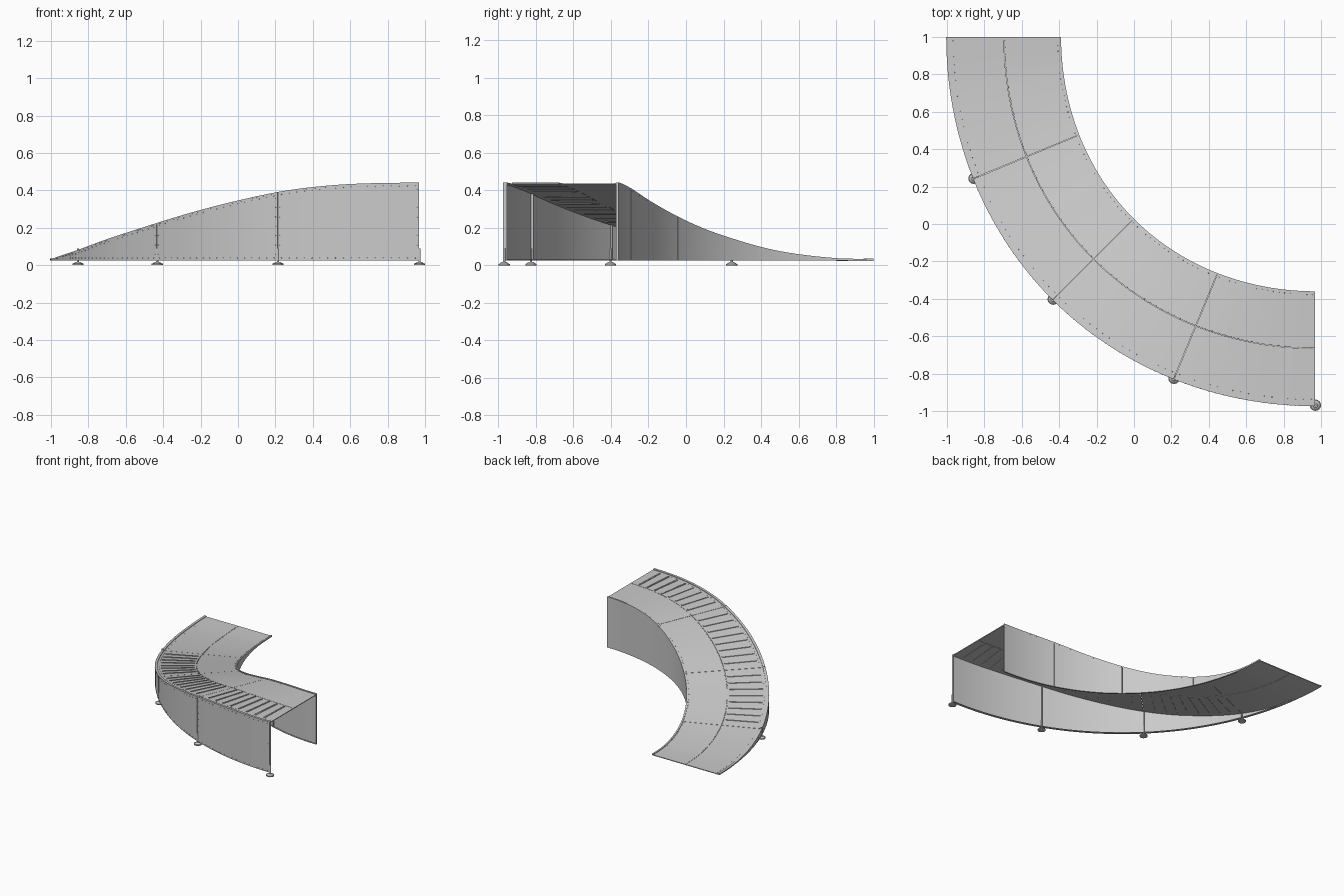
import bpy, bmesh, math
from mathutils import Vector, Matrix

if "Cube" in bpy.data.objects:
    bpy.data.objects.remove(bpy.data.objects["Cube"], do_unlink=True)

CX, CY = 0.97, 1.0                 # centre of the quarter turn
R_IN, R_MID, R_OUT = 1.36, 1.665, 1.973
BASE, SECTION, GAP = 0.028, 22.5, 0.04
OUTER_SEAMS = (0, 22.5, 45, 67.5, 90)
INNER_SEAMS = (0, 26.5, 49.5, 71.5, 90)
# deck height at each angle in degrees along the turn
PROFILE = [(0, .03), (9, .034), (22.5, .075), (37, .162), (45, .22), (53.5, .287),
           (60.5, .339), (67.5, .386), (73, .412), (80, .43), (90, .436)]

# one painted metal finish throughout
GREY = (0.59, 0.59, 0.59, 1)
METAL = bpy.data.materials.new("light grey metal")
METAL.use_nodes = True
METAL.diffuse_color = GREY
METAL.node_tree.nodes["Principled BSDF"].inputs["Base Color"].default_value = GREY


def slope(i):
    a, b = PROFILE[max(i - 1, 0)], PROFILE[min(i + 1, len(PROFILE) - 1)]
    return 0 if i in (0, len(PROFILE) - 1) else (b[1] - a[1]) / (b[0] - a[0])


def deck_z(t):
    """Smooth height of the deck top."""
    t = min(max(t, 0), 90)
    i = max(k for k in range(len(PROFILE) - 1) if PROFILE[k][0] <= t)
    (t0, z0), (t1, z1) = PROFILE[i], PROFILE[i + 1]
    h = t1 - t0
    u = (t - t0) / h
    return (z0 * (1 + 2 * u) * (1 - u) ** 2 + z1 * u * u * (3 - 2 * u)
            + h * slope(i) * u * (1 - u) ** 2 + h * slope(i + 1) * u * u * (u - 1))


def outward(t):
    a = math.radians(t)
    return Vector((-math.cos(a), -math.sin(a), 0))


def polar(r, t, z):
    """Point on the turn, which bulges slightly at its middle."""
    r += .014 * math.sin(math.radians(2 * t)) ** 2
    return Vector((CX, CY, z)) + outward(t) * r


def sweep(bm, r0, r1, t0, t1, low, high, steps=12):
    """Box section swept along the turn between two angles."""
    rings = []
    for k in range(steps + 1):
        t = t0 + (t1 - t0) * k / steps
        lo, hi = low(t), max(high(t), low(t) + 0.001)
        rings.append([bm.verts.new(polar(r, t, z))
                      for r, z in ((r0, lo), (r1, lo), (r1, hi), (r0, hi))])
    for a, b in zip(rings, rings[1:]):
        for j in range(4):
            n = (j + 1) % 4
            bm.faces.new((a[j], a[n], b[n], b[j]))
    bm.faces.new(rings[0])
    bm.faces.new(rings[-1][::-1])


def cylinder(bm, centre, r0, r1, depth, axis=Vector((0, 0, 1)), sides=16):
    turn = Vector((0, 0, 1)).rotation_difference(axis).to_matrix().to_4x4()
    bmesh.ops.create_cone(bm, cap_ends=True, segments=sides, radius1=r0, radius2=r1,
                          depth=depth, matrix=Matrix.Translation(centre) @ turn)


def finish(name, bm, smooth=True):
    bmesh.ops.recalc_face_normals(bm, faces=bm.faces[:])
    me = bpy.data.meshes.new(name)
    bm.to_mesh(me)
    bm.free()
    me.materials.append(METAL)
    ob = bpy.data.objects.new(name, me)
    bpy.context.collection.objects.link(ob)
    if smooth:
        bpy.ops.object.select_all(action='DESELECT')
        ob.select_set(True)
        bpy.context.view_layer.objects.active = ob
        bpy.ops.object.shade_smooth_by_angle(angle=math.radians(25))


def base(t):
    return BASE


def above(offset):
    return lambda t: deck_z(t) + offset


# deck plates: an inner and an outer lane in each section
for lane, r0, r1 in (("inner", R_IN, R_MID - .001), ("outer", R_MID + .001, R_OUT)):
    bm = bmesh.new()
    for a, b in zip(OUTER_SEAMS, OUTER_SEAMS[1:]):
        sweep(bm, r0, r1, a + GAP, b - GAP, above(-.006), above(0))
    finish(lane + "_deck", bm)

# side walls with a bottom flange, an upright end strip and a raised top rim
for side, seams, r0, r1, f0, f1 in (
        ("inner", INNER_SEAMS, R_IN, R_IN + .005, R_IN, R_IN + .012),
        ("outer", OUTER_SEAMS, R_OUT - .005, R_OUT, R_OUT - .018, R_OUT + .001)):
    wall, flange, rim, strip = (bmesh.new() for _ in range(4))
    for a, b in zip(seams, seams[1:]):
        a, b = a + GAP, b - GAP
        sweep(wall, r0, r1, a, b, base, above(-.004))
        sweep(flange, f0, f1, a, b, lambda t: BASE - .002, lambda t: BASE + .003)
        sweep(rim, f0, f1, a, b, above(-.003), above(.005))
        sweep(strip, f0, f1, b - .12, b, base, above(-.004), 1)
    finish(side + "_wall", wall)
    finish(side + "_bottom_flange", flange)
    finish(side + "_rim", rim)
    finish(side + "_wall_end_strips", strip, False)

# grip bars set through the outer lane, eight to a section
bm = bmesh.new()
for a in OUTER_SEAMS[1:-1]:
    for k in range(1, 9):
        t = a + k * SECTION / 9
        sweep(bm, R_MID + .014, R_OUT - .045, t - .18, t + .18, above(-.009), above(.005), 1)
finish("grip_bars", bm, False)

# adjustable feet under the outer wall
for number, t in enumerate(OUTER_SEAMS[1:], 1):
    bm = bmesh.new()
    p = polar(R_OUT - .004, t, 0)
    cylinder(bm, p + Vector((0, 0, .004)), .03, .03, .008, sides=24)
    cylinder(bm, p + Vector((0, 0, .013)), .026, .012, .01, sides=24)
    cylinder(bm, p + Vector((0, 0, .05)), .006, .006, .08, sides=12)
    finish("foot_%d" % number, bm)

# rows of small bolts on the deck and the outer wall
bm = bmesh.new()
UP = Vector((0, 0, 1))
for k in range(72):
    t = (k + .5) * 90 / 72
    for r in (R_IN + .018, R_MID - .004, R_OUT - .035):
        cylinder(bm, polar(r, t, deck_z(t) + .0005), .0025, .0015, .002, UP, 6)
    for z in (BASE + .01, deck_z(t) - .012):
        if deck_z(t) > .06:
            cylinder(bm, polar(R_OUT + .001, t, z), .0025, .0015, .002, outward(t), 6)
for seam in OUTER_SEAMS[1:]:
    for t in (seam - .35, seam + .35):
        z = BASE + .03
        while t < 90 and z < deck_z(t) - .02:
            cylinder(bm, polar(R_OUT + .001, t, z), .0025, .0015, .002, outward(t), 6)
            z += .05
finish("bolts", bm, False)
